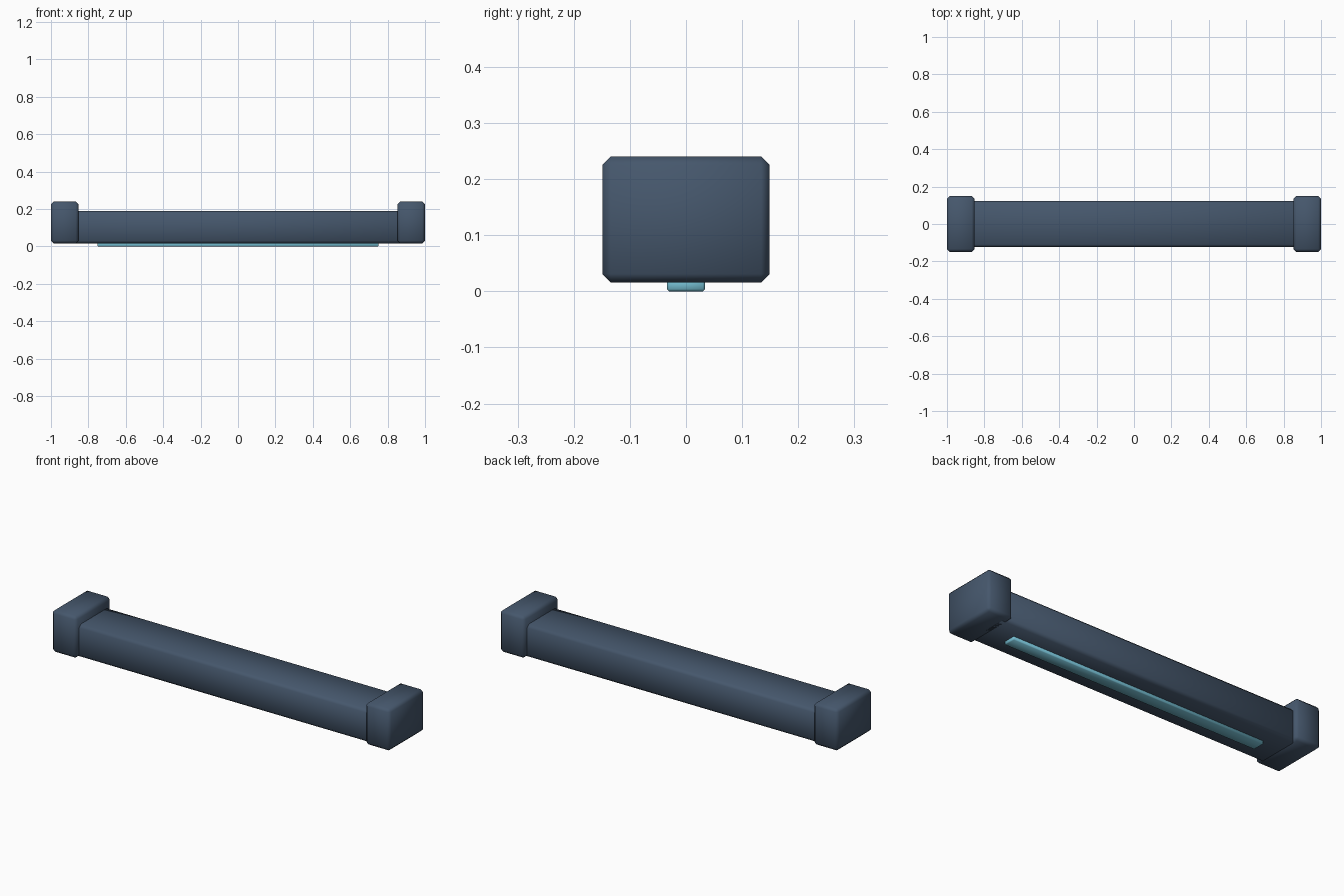
import bpy
import math

if "Cube" in bpy.data.objects:
    bpy.data.objects.remove(bpy.data.objects["Cube"])


def material(name, rgb):
    m = bpy.data.materials.new(name)
    m.diffuse_color = (*rgb, 1)
    m.use_nodes = True
    m.node_tree.nodes["Principled BSDF"].inputs["Base Color"].default_value = m.diffuse_color
    return m


slate = material("slate blue", (0.06, 0.095, 0.15))
cyan = material("light cyan", (0.18, 0.52, 0.65))


def block(name, lo, hi, bevel, mat):
    """Chamfered box between two corners, softly shaded."""
    size = [b - a for a, b in zip(lo, hi)]
    mid = [(a + b) / 2 for a, b in zip(lo, hi)]
    bpy.ops.mesh.primitive_cube_add(size=1, location=mid)
    ob = bpy.context.object
    ob.name = name
    ob.scale = size
    bpy.ops.object.transform_apply(location=False, rotation=False, scale=True)
    mod = ob.modifiers.new("chamfer", 'BEVEL')
    mod.width = bevel
    mod.segments = 1
    bpy.ops.object.modifier_apply(modifier=mod.name)
    bpy.ops.object.shade_smooth_by_angle(angle=math.radians(60))
    ob.data.materials.append(mat)
    return ob


# Long housing
block("housing", (-0.9, -0.124, 0.016), (0.9, 0.124, 0.19), 0.015, slate)

# End caps, flush with the housing underside
for side, x0, x1 in (("left", -1.0, -0.852), ("right", 0.852, 1.0)):
    block(side + "_end_cap", (x0, -0.149, 0.016), (x1, 0.149, 0.24), 0.015, slate)

# Glowing strip underneath
block("light_strip", (-0.752, -0.034, 0.0), (0.752, 0.034, 0.024), 0.004, cyan)
